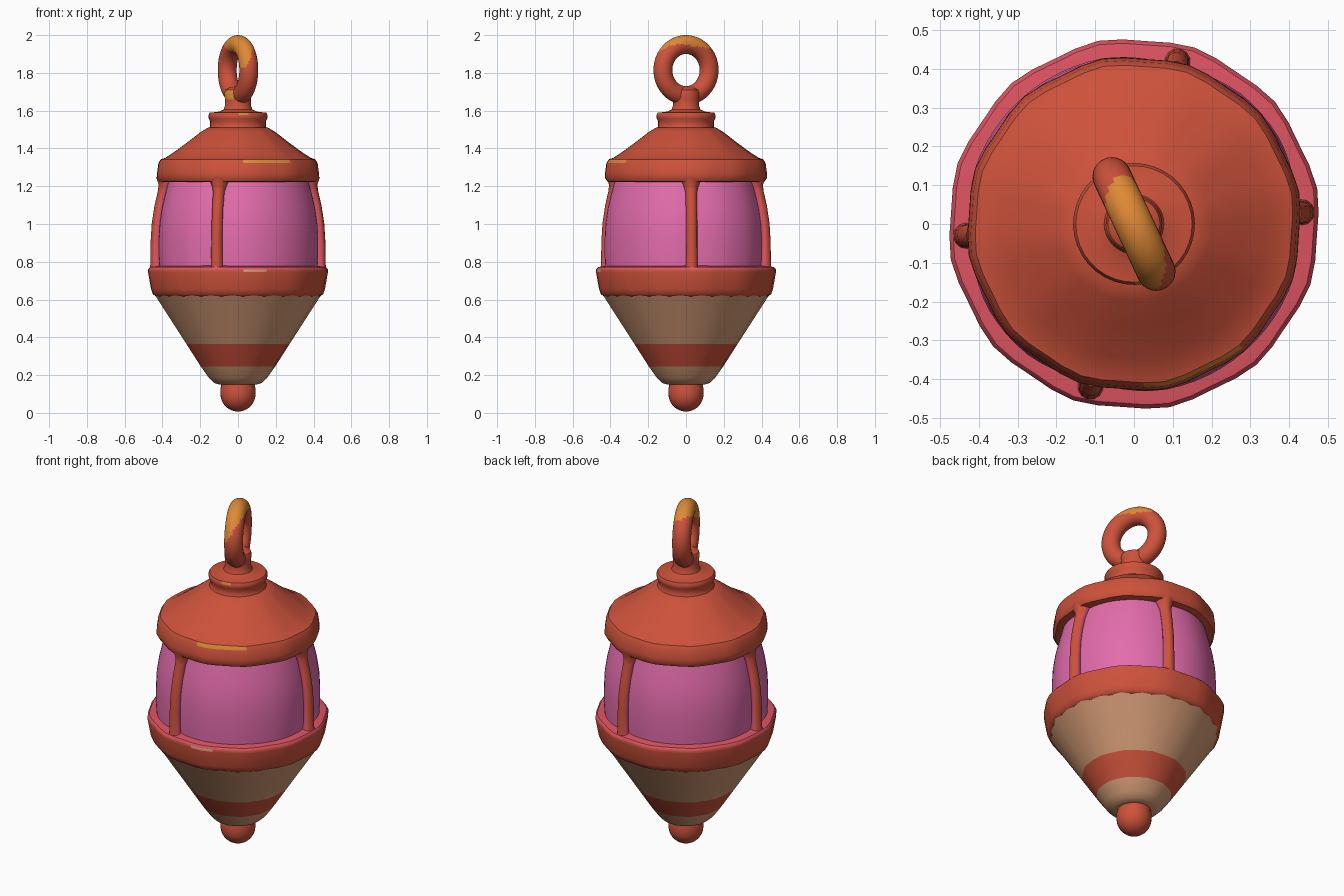
import bpy, bmesh, math
from math import radians, cos, sin, pi

if "Cube" in bpy.data.objects:
    bpy.data.objects.remove(bpy.data.objects["Cube"])

def srgb(r, g, b):
    f = lambda c: c / 12.92 if c <= 0.04045 else ((c + 0.055) / 1.055) ** 2.4
    return (f(r / 255), f(g / 255), f(b / 255), 1)

def material(name, rgb):
    m = bpy.data.materials.new(name)
    m.diffuse_color = srgb(*rgb)
    m.use_nodes = True
    m.node_tree.nodes["Principled BSDF"].inputs["Base Color"].default_value = m.diffuse_color
    return m

RED = material("brick_red", (205, 82, 59))
GLASS = material("pink_glass", (227, 108, 172))
TAN = material("tan_wood", (210, 154, 117))
ORANGE = material("worn_orange", (224, 138, 54))
GLOW = material("rosy_red", (222, 84, 98))
POSTS = (4, 75, 184, 255)

def angle_of(c):
    return math.degrees(math.atan2(c.y, c.x)) % 360

def finish(obj, angle=40):
    bpy.ops.object.select_all(action='DESELECT')
    obj.select_set(True)
    bpy.context.view_layer.objects.active = obj
    bpy.ops.object.shade_smooth_by_angle(angle=radians(angle))

def lathe(name, profile, sides, mats, rule=None, scale=None, angle=40):
    """Turn (radius, z) points around z. rule(face centre) gives a material index,
    scale(angle) varies the radius around the turn."""
    bm = bmesh.new()
    rings = []
    for r, z in profile:
        ring = []
        for i in range(sides):
            a = radians(11) + 2 * pi * i / sides
            k = scale(math.degrees(a)) if scale else 1
            ring.append(bm.verts.new((k * r * cos(a), k * r * sin(a), z)))
        rings.append(ring)
    for a, b in zip(rings, rings[1:]):
        for i in range(sides):
            j = (i + 1) % sides
            f = bm.faces.new((a[i], a[j], b[j], b[i]))
            if rule:
                f.material_index = rule(f.calc_center_median())
    bmesh.ops.remove_doubles(bm, verts=bm.verts, dist=1e-5)
    bmesh.ops.recalc_face_normals(bm, faces=bm.faces)
    me = bpy.data.meshes.new(name)
    bm.to_mesh(me)
    bm.free()
    obj = bpy.data.objects.new(name, me)
    bpy.context.collection.objects.link(obj)
    for m in mats:
        me.materials.append(m)
    finish(obj, angle)
    return obj

# Softened twelve-sided outline shared by base, collar and roof
def soft12(a):
    return 0.996 + 0.009 * cos(radians(12 * (a - 11)))

# Knob under the lantern
knob = [(0.093 * sin(pi * t / 16), 0.1 - 0.093 * cos(pi * t / 16)) for t in range(9)]
lathe("bottom_knob", knob + [(0.093, 0.128), (0.089, 0.145), (0.089, 0.17), (0, 0.17)], 24, [RED])

# Tapered base with a painted stripe
lathe("tapered_base", [(0, 0.148), (0.1, 0.15), (0.128, 0.158), (0.156, 0.185), (0.199, 0.245),
                       (0.277, 0.365), (0.45, 0.63), (0, 0.63)], 24, [TAN, RED],
      lambda c: 1 if 0.246 < c.z < 0.364 else 0, soft12)

# Collar below the glass, with a rosy ledge and a chipped spot
def collar_rule(c):
    if c.z > 0.764:
        return 1
    return 2 if c.z > 0.746 and 276 < angle_of(c) < 290 else 0

lathe("lower_collar", [(0, 0.615), (0.438, 0.617), (0.453, 0.628), (0.463, 0.655), (0.479, 0.745),
                       (0.479, 0.76), (0.469, 0.772), (0.42, 0.78), (0, 0.78)], 48,
      [RED, GLOW, TAN], collar_rule, soft12)

# Glass panels, bulging between the posts
def panel(a):
    gap = min(abs((a - p + 180) % 360 - 180) for p in POSTS)
    return 0.96 + 0.04 * min(1, gap / 25) ** 0.7

lathe("glass", [(0, 0.755), (0.431, 0.755), (0.435, 0.83), (0.435, 0.92), (0.431, 1.0),
                (0.419, 1.08), (0.4, 1.16), (0.38, 1.235), (0, 1.235)], 72, [GLASS], None, panel)

# Four posts, thicker at both ends, with rosy sides towards the glass
for n, a in enumerate(POSTS):
    cu = bpy.data.curves.new("post_curve", 'CURVE')
    cu.dimensions = '3D'
    cu.bevel_depth = 0.03
    cu.bevel_resolution = 4
    path = [(0.432, 0.75, 1.3), (0.434, 0.785, 1.05), (0.434, 0.9, 1), (0.428, 1.0, 1),
            (0.414, 1.09, 1), (0.394, 1.17, 1.05), (0.384, 1.2, 1.3), (0.378, 1.24, 1.9)]
    sp = cu.splines.new('POLY')
    sp.points.add(len(path) - 1)
    for p, (r, z, w) in zip(sp.points, path):
        p.co = (r * cos(radians(a)), r * sin(radians(a)), z, 1)
        p.radius = w
    tmp = bpy.data.objects.new("post_tmp", cu)
    bpy.context.collection.objects.link(tmp)
    me = bpy.data.meshes.new_from_object(tmp.evaluated_get(bpy.context.evaluated_depsgraph_get()))
    bpy.data.objects.remove(tmp)
    post = bpy.data.objects.new(f"post_{n + 1}", me)
    bpy.context.collection.objects.link(post)
    me.materials.clear()
    me.materials.append(RED)
    me.materials.append(GLOW)
    for f in me.polygons:
        side = -f.normal.x * sin(radians(a)) + f.normal.y * cos(radians(a))
        f.material_index = 1 if abs(side) > 0.88 else 0
    finish(post, 50)

# Roof with a rim; worn paint on the front of the rim
lathe("roof", [(0, 1.225), (0.4, 1.222), (0.42, 1.226), (0.432, 1.245), (0.431, 1.27),
               (0.424, 1.322), (0.412, 1.342), (0.39, 1.349), (0.347, 1.376), (0.27, 1.432),
               (0.2, 1.486), (0.16, 1.51), (0, 1.512)], 48, [RED, ORANGE],
      lambda c: 1 if 1.326 < c.z < 1.342 and 272 < angle_of(c) < 310 else 0, soft12)

# Round cap and neck with worn specks
def neck_wear(c):
    a = angle_of(c)
    low = 1.66 < c.z < 1.715 and 180 < a < 255
    lip = 1.578 < c.z < 1.592 and 268 < a < 288
    return 1 if low or lip else 0

lathe("roof_cap", [(0, 1.495), (0.162, 1.495), (0.148, 1.515), (0.147, 1.545), (0.155, 1.558),
                   (0.157, 1.576), (0.15, 1.589), (0.1, 1.595), (0.077, 1.605), (0.069, 1.625),
                   (0.069, 1.66), (0.073, 1.69), (0.067, 1.71), (0.045, 1.723), (0, 1.732)],
      36, [RED, ORANGE], neck_wear)

# Hanging ring, worn orange on top, reaching lower on one side of each end
bpy.ops.mesh.primitive_torus_add(major_radius=0.135, minor_radius=0.05, major_segments=72,
                                 minor_segments=28, location=(0, 0, 1.815),
                                 rotation=(pi / 2, 0, radians(-65)))
ring = bpy.context.object
ring.name = "hanging_ring"
bpy.ops.object.transform_apply(location=True, rotation=True, scale=True)
ring.data.materials.append(RED)
ring.data.materials.append(ORANGE)
for f in ring.data.polygons:
    c = f.center
    along = 0.42 * c.x - 0.91 * c.y
    across = -0.91 * c.x - 0.42 * c.y
    f.material_index = 1 if c.z + 7 * across * along + 0.2 * along + 0.4 * across > 1.925 else 0
finish(ring, 60)
